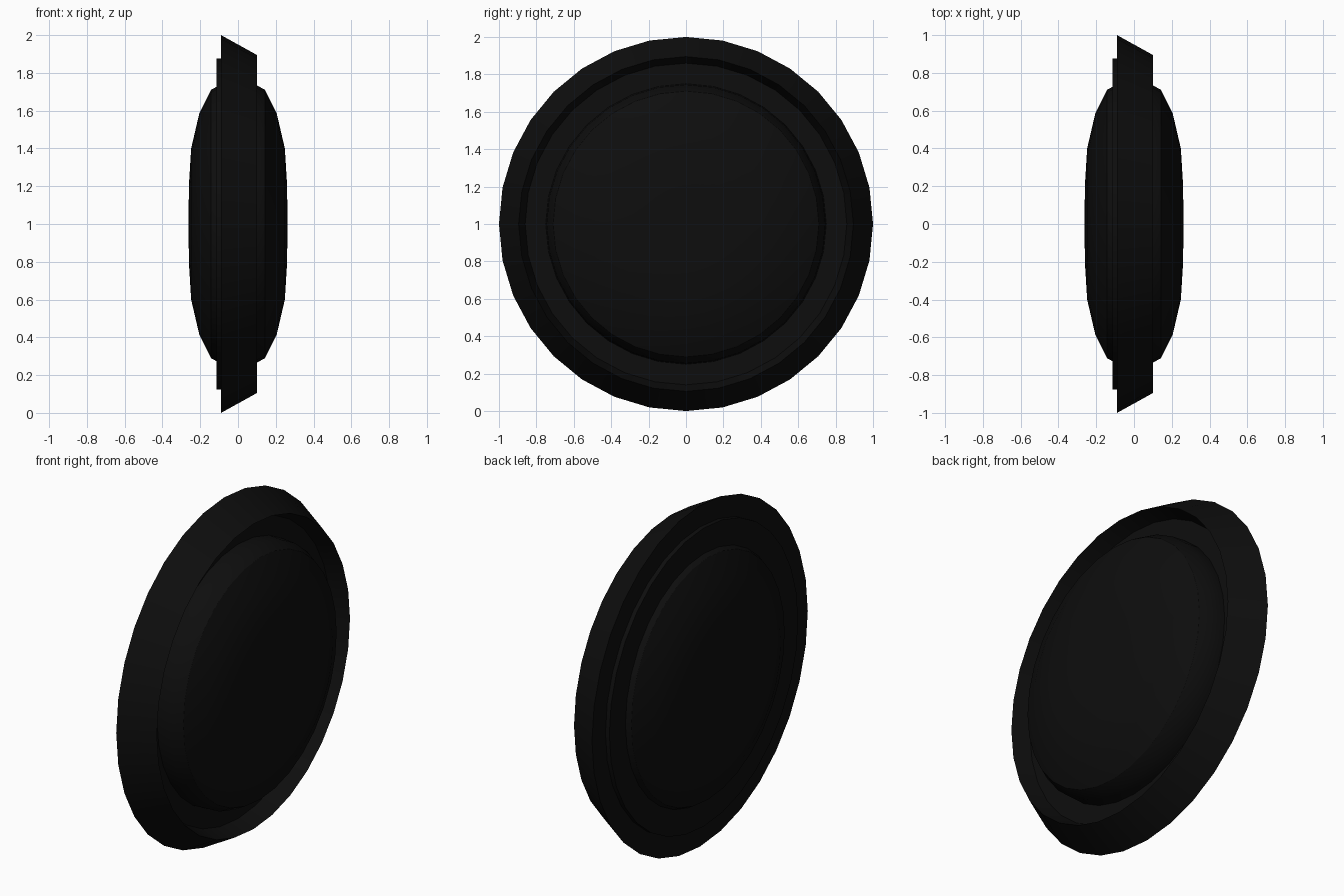
import bpy, bmesh, math
from mathutils import Matrix, Vector

cube = bpy.data.objects.get("Cube")
if cube:
    bpy.data.objects.remove(cube)

SIDES = 32
black = bpy.data.materials.new("near black")
black.use_nodes = True
color = (0.0042, 0.0042, 0.0042, 1)
black.diffuse_color = color
black.node_tree.nodes["Principled BSDF"].inputs["Base Color"].default_value = color


def lathe(name, profile, closed=False):
    """Spin (x, radius) points about the x axis, standing on the ground."""
    bm = bmesh.new()
    verts = [bm.verts.new((x, 0, r)) for x, r in profile]
    edges = [bm.edges.new(pair) for pair in zip(verts, verts[1:])]
    if closed:
        edges.append(bm.edges.new((verts[-1], verts[0])))
    bmesh.ops.spin(bm, geom=verts + edges, cent=(0, 0, 0), axis=(1, 0, 0),
                   angle=math.tau, steps=SIDES, use_duplicate=False)
    bmesh.ops.remove_doubles(bm, verts=bm.verts, dist=0.0005)
    bmesh.ops.recalc_face_normals(bm, faces=bm.faces)
    bm.transform(Matrix.Translation(Vector((0, 0, 1))))
    mesh = bpy.data.meshes.new(name)
    bm.to_mesh(mesh)
    bm.free()
    mesh.materials.append(black)
    obj = bpy.data.objects.new(name, mesh)
    bpy.context.collection.objects.link(obj)
    bpy.ops.object.select_all(action='DESELECT')
    obj.select_set(True)
    bpy.context.view_layer.objects.active = obj
    bpy.ops.object.shade_smooth_by_angle(angle=math.radians(30))
    return obj


# Bevelled outer rim, recessed on the +x side
lathe("outer_rim", [(-0.09, 0.70), (-0.09, 1.0), (0.10, 0.895),
                    (0.0, 0.86), (0.0, 0.70)], closed=True)

# Thin raised ring on the -x side
lathe("back_ring", [(-0.115, 0.70), (-0.115, 0.875),
                    (-0.085, 0.875), (-0.085, 0.70)], closed=True)

# Domed lens, the same on both sides
half = [(0.262, 0), (0.26, 0.205), (0.248, 0.40), (0.205, 0.585),
        (0.143, 0.71), (0.08, 0.745), (0, 0.75)]
lathe("domed_lens", half + [(-x, r) for x, r in reversed(half[:-1])])
